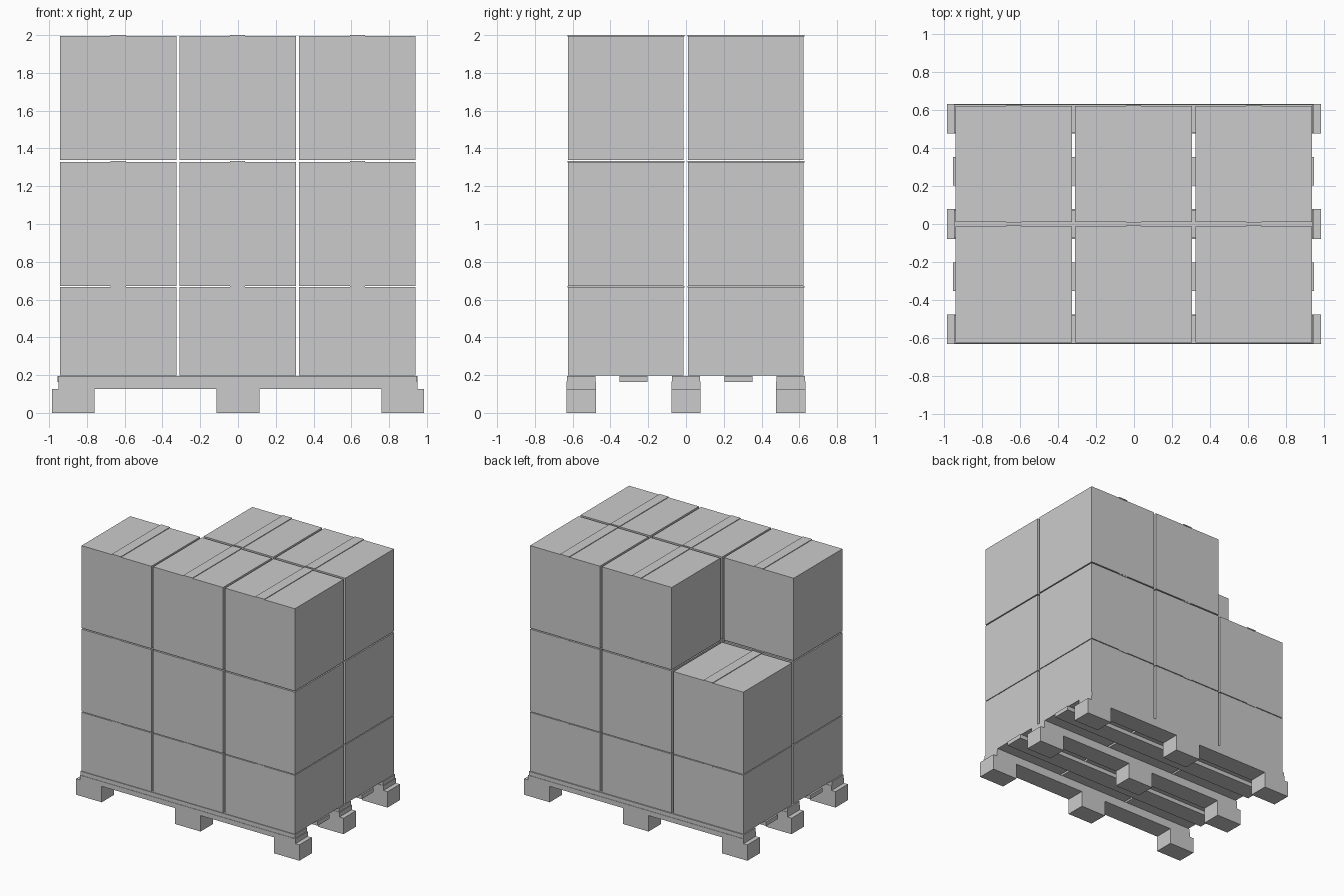
import bpy

if "Cube" in bpy.data.objects:
    bpy.data.objects.remove(bpy.data.objects["Cube"])


def box(name, x0, x1, y0, y1, z0, z1):
    """Axis-aligned block given by its limits."""
    bpy.ops.mesh.primitive_cube_add(
        size=1, location=((x0 + x1) / 2, (y0 + y1) / 2, (z0 + z1) / 2))
    ob = bpy.context.object
    ob.name = name
    ob.scale = (x1 - x0, y1 - y0, z1 - z0)
    bpy.ops.object.transform_apply(location=False, rotation=False, scale=True)
    return ob


# Pallet: three beams with feet, each topped by a deck board
for y in (-0.555, 0.0, 0.555):
    box("pallet_beam", -0.95, 0.95, y - 0.078, y + 0.078, 0.127, 0.165)
    box("deck_board", -0.95, 0.945, y - 0.075, y + 0.075, 0.165, 0.196)
    for x in (-0.872, 0.0, 0.872):
        half = 0.113
        box("pallet_foot", x - half, x + half, y - 0.078, y + 0.078, 0.0, 0.127)

# Thin deck boards between the beams
for y in (-0.278, 0.278):
    box("thin_deck_board", -0.955, 0.95, y - 0.075, y + 0.075, 0.163, 0.196)

# Cartons in a 3 x 2 x 3 stack; the back left one on top is missing
columns = (-0.634, -0.002, 0.632)
rows = ((-0.626, -0.012), (0.010, 0.623))
layers = ((0.197, 0.666), (0.672, 1.329), (1.338, 1.995))
for k, (z0, z1) in enumerate(layers):
    for j, (y0, y1) in enumerate(rows):
        for i, x in enumerate(columns):
            if (i, j, k) == (0, 1, 2):
                continue
            box("carton", x - 0.308, x + 0.308, y0, y1, z0, z1)
            # Raised tape strip along the lid seam
            box("tape_strip", x - 0.04, x + 0.04, y0 - 0.002, y1 + 0.004,
                z1 - 0.003, z1 + 0.005)
